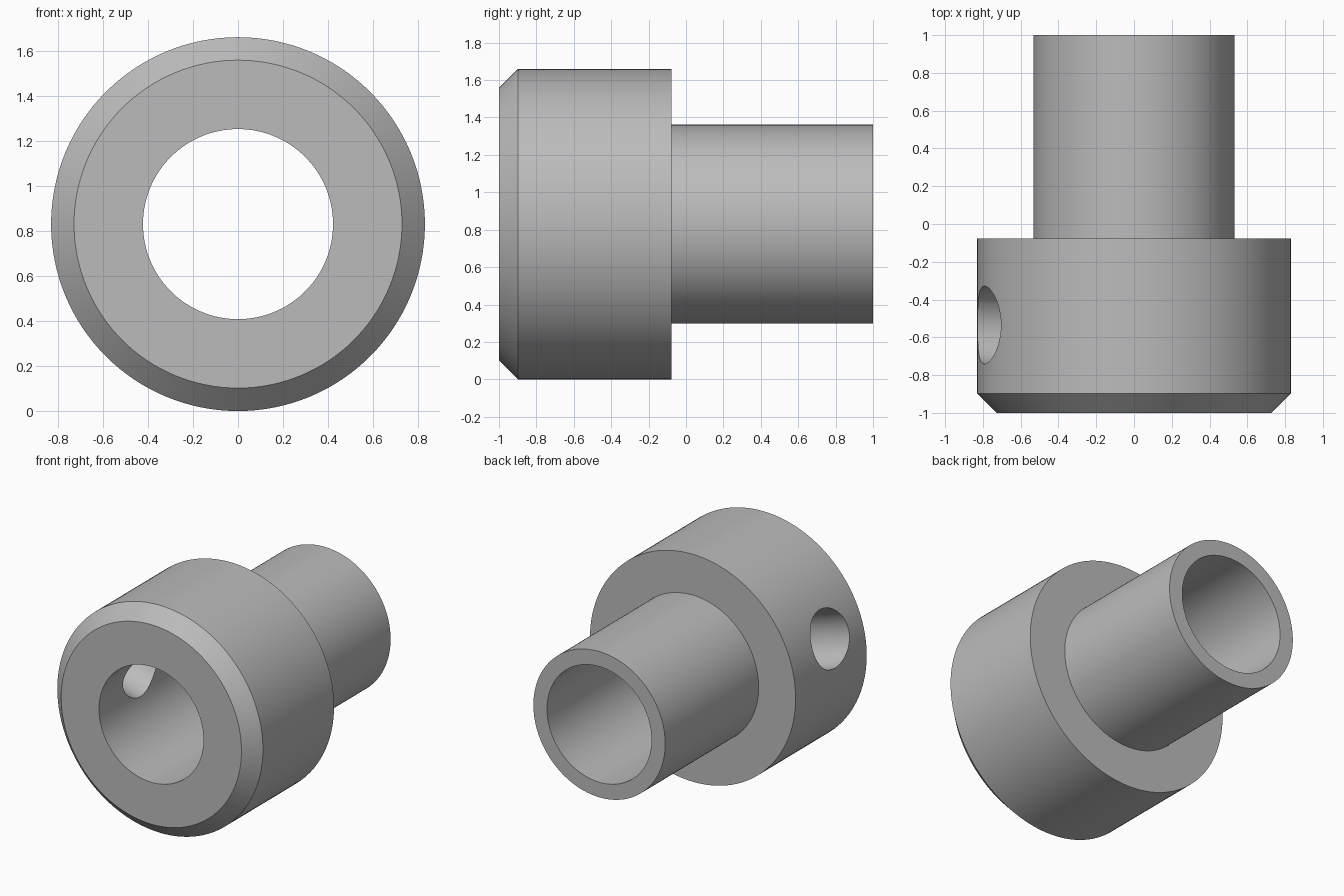
import bpy, bmesh
from math import radians, cos, sin, pi
from mathutils import Matrix, Vector

cube = bpy.data.objects.get("Cube")
if cube:
    bpy.data.objects.remove(cube, do_unlink=True)

# Main dimensions
HEAD_R, SPIGOT_R, BORE_R = 0.83, 0.532, 0.422
FRONT, STEP, BACK = -1.0, -0.078, 1.0
CHAMFER = 0.102
HOLE_R, HOLE_Y, HOLE_TILT = 0.206, -0.535, radians(17.6)

grey = bpy.data.materials.new("plain grey")
grey.use_nodes = True
colour = (0.5, 0.5, 0.5, 1)
grey.diffuse_color = colour
grey.node_tree.nodes["Principled BSDF"].inputs["Base Color"].default_value = colour


def make_object(name, bm):
    bmesh.ops.recalc_face_normals(bm, faces=bm.faces)
    mesh = bpy.data.meshes.new(name)
    bm.to_mesh(mesh)
    bm.free()
    obj = bpy.data.objects.new(name, mesh)
    bpy.context.collection.objects.link(obj)
    mesh.materials.append(grey)
    return obj


# Collar with spigot: closed (radius, y) profile turned about the y axis
profile = [(BORE_R, FRONT), (HEAD_R - CHAMFER, FRONT), (HEAD_R, FRONT + CHAMFER),
           (HEAD_R, STEP), (SPIGOT_R, STEP), (SPIGOT_R, BACK), (BORE_R, BACK)]
bm = bmesh.new()
ring = [bm.verts.new((r, y, HEAD_R)) for r, y in profile]
edges = [bm.edges.new((a, b)) for a, b in zip(ring, ring[1:] + ring[:1])]
bmesh.ops.spin(bm, geom=ring + edges, cent=(0, 0, HEAD_R), axis=(0, 1, 0),
               angle=2 * pi, steps=128, use_merge=True)
bmesh.ops.remove_doubles(bm, verts=bm.verts, dist=1e-4)
collar = make_object("stepped_collar", bm)

# Tilted set screw hole through the right wall only
direction = Vector((-cos(HOLE_TILT), 0, sin(HOLE_TILT)))
centre = Vector((0, HOLE_Y, HEAD_R)) + direction * 0.6
turn = direction.to_track_quat("Z", "Y").to_matrix().to_4x4()
bm = bmesh.new()
bmesh.ops.create_cone(bm, cap_ends=True, segments=64, radius1=HOLE_R,
                      radius2=HOLE_R, depth=0.9,
                      matrix=Matrix.Translation(centre) @ turn)
cutter = make_object("hole_cutter", bm)
cutter.hide_render = True

cut = collar.modifiers.new("set_screw_hole", "BOOLEAN")
cut.operation = "DIFFERENCE"
cut.solver = "EXACT"
cut.object = cutter
bpy.ops.object.select_all(action="DESELECT")
collar.select_set(True)
bpy.context.view_layer.objects.active = collar
bpy.ops.object.modifier_apply(modifier=cut.name)
bpy.data.objects.remove(cutter, do_unlink=True)

# Smooth walls with crisp rims
bpy.ops.object.shade_smooth_by_angle(angle=radians(30))
